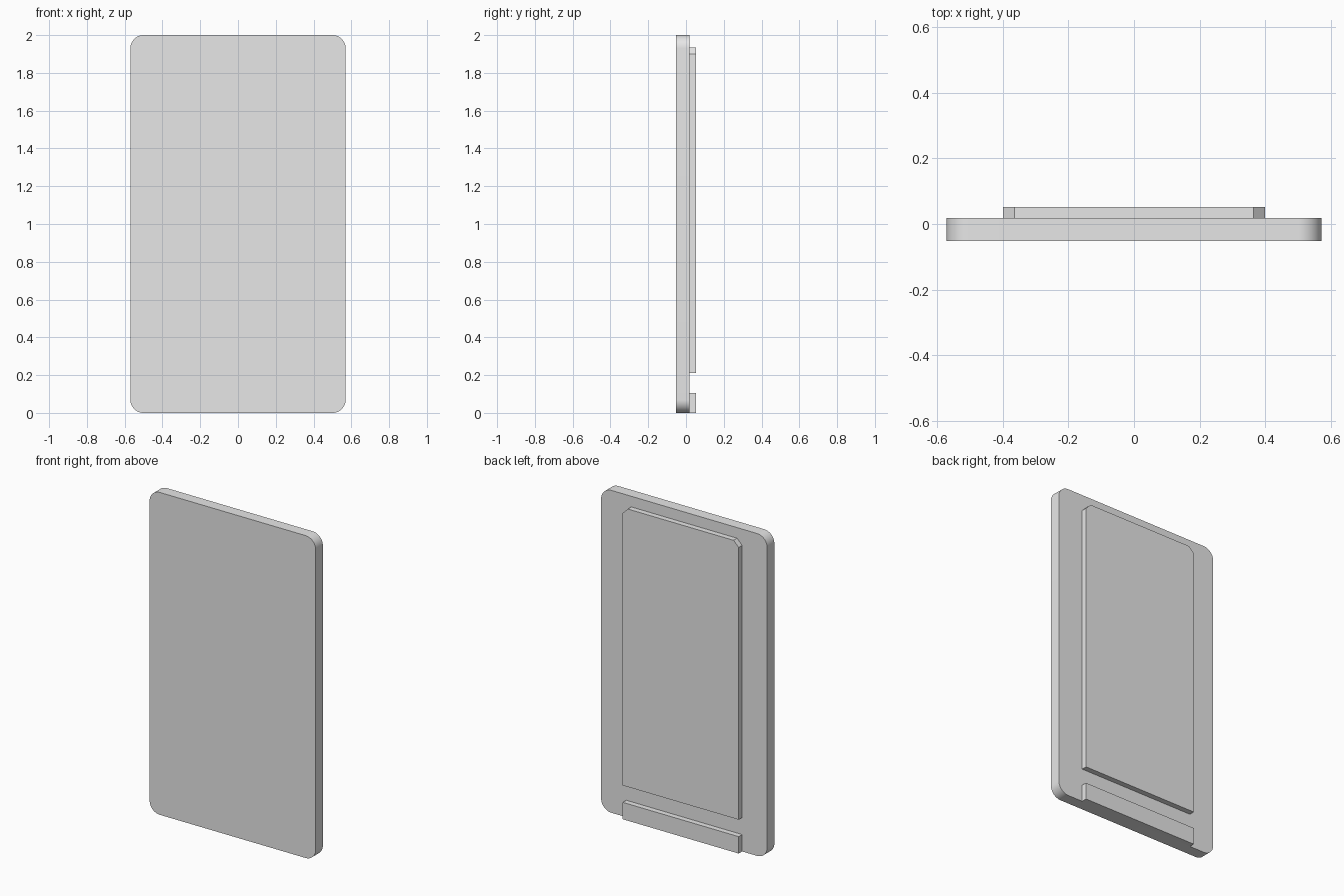
import bpy
import bmesh
import math

default = bpy.data.objects.get("Cube")
if default:
    bpy.data.objects.remove(default, do_unlink=True)

grey = bpy.data.materials.new("light_grey")
grey.use_nodes = True
colour = (0.8, 0.8, 0.8, 1)
grey.diffuse_color = colour
grey.node_tree.nodes["Principled BSDF"].inputs["Base Color"].default_value = colour


def corner(cx, cz, radius, start, steps):
    """Quarter-circle of profile points; one step gives a chamfer."""
    if radius == 0:
        return [(cx, cz)]
    angles = [math.radians(start + 90 * i / steps) for i in range(steps + 1)]
    return [(cx + radius * math.cos(a), cz + radius * math.sin(a)) for a in angles]


def plate(name, half_width, z0, z1, y0, y1, top=0, bottom=0, steps=1):
    """Upright plate extruded along y, with shaped top and bottom corners."""
    xt, xb = half_width - top, half_width - bottom
    profile = (corner(xt, z1 - top, top, 0, steps)
               + corner(-xt, z1 - top, top, 90, steps)
               + corner(-xb, z0 + bottom, bottom, 180, steps)
               + corner(xb, z0 + bottom, bottom, 270, steps))
    bm = bmesh.new()
    face = bm.faces.new([bm.verts.new((x, y0, z)) for x, z in profile])
    extruded = bmesh.ops.extrude_face_region(bm, geom=[face], use_keep_orig=True)
    moved = [v for v in extruded["geom"] if isinstance(v, bmesh.types.BMVert)]
    bmesh.ops.translate(bm, verts=moved, vec=(0, y1 - y0, 0))
    bmesh.ops.recalc_face_normals(bm, faces=bm.faces)
    mesh = bpy.data.meshes.new(name)
    bm.to_mesh(mesh)
    bm.free()
    mesh.materials.append(grey)
    obj = bpy.data.objects.new(name, mesh)
    bpy.context.collection.objects.link(obj)
    bpy.ops.object.select_all(action="DESELECT")
    obj.select_set(True)
    bpy.context.view_layer.objects.active = obj
    bpy.ops.object.shade_smooth_by_angle(angle=math.radians(30))
    return obj


FRONT, MIDDLE, BACK = -0.052, 0.018, 0.052

# Rounded main slab
plate("main_slab", 0.57, 0, 2, FRONT, MIDDLE, top=0.07, bottom=0.07, steps=12)
# Raised back panel with chamfered upper corners
plate("back_panel", 0.398, 0.21, 1.934, MIDDLE, BACK, top=0.035)
# Low strip along the bottom edge
plate("bottom_strip", 0.398, 0, 0.105, MIDDLE, BACK)
